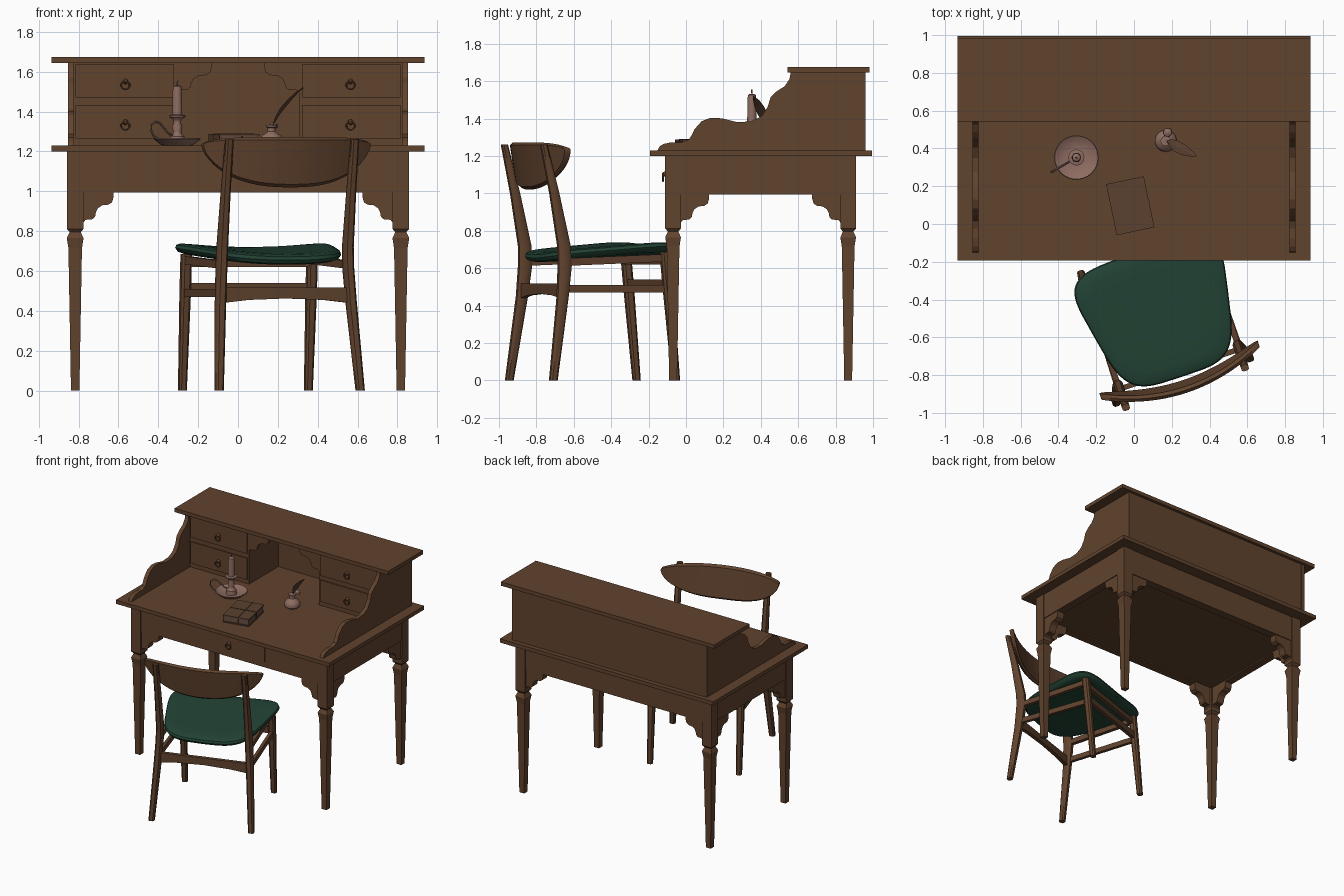
import bpy, bmesh, math
from mathutils import Vector, Matrix

if "Cube" in bpy.data.objects:
    bpy.data.objects.remove(bpy.data.objects["Cube"])


def material(name, rgb):
    m = bpy.data.materials.new(name)
    m.diffuse_color = (*rgb, 1)
    m.use_nodes = True
    m.node_tree.nodes["Principled BSDF"].inputs["Base Color"].default_value = m.diffuse_color
    return m


WOOD = material("brown wood", (0.120, 0.056, 0.027))
GREEN = material("green upholstery", (0.016, 0.056, 0.035))
CLAY = material("dusty pink", (0.27, 0.15, 0.12))
LEATHER = material("book leather", (0.105, 0.052, 0.030))
PAGES = material("book pages", (0.13, 0.075, 0.055))


def finish(bm, name, mat, smooth=False, matrix=None):
    bmesh.ops.recalc_face_normals(bm, faces=bm.faces)
    me = bpy.data.meshes.new(name)
    bm.to_mesh(me)
    bm.free()
    if smooth:
        me.polygons.foreach_set("use_smooth", [True] * len(me.polygons))
        me.set_sharp_from_angle(angle=math.radians(40))
    me.materials.append(mat)
    ob = bpy.data.objects.new(name, me)
    bpy.context.collection.objects.link(ob)
    if matrix:
        ob.matrix_world = matrix
    return ob


def loft(name, rings, mat=WOOD, smooth=False, matrix=None, closed=False):
    bm = bmesh.new()
    vs = [[bm.verts.new(p) for p in r] for r in rings]
    n = len(vs[0])
    pairs = list(zip(vs, vs[1:])) + ([(vs[-1], vs[0])] if closed else [])
    for a, b in pairs:
        for i in range(n):
            j = (i + 1) % n
            bm.faces.new((a[i], a[j], b[j], b[i]))
    if not closed:
        bm.faces.new(vs[0])
        bm.faces.new(vs[-1])
    return finish(bm, name, mat, smooth, matrix)


def rect(c, hx, hy):
    x, y, z = c
    return [(x - hx, y - hy, z), (x + hx, y - hy, z), (x + hx, y + hy, z), (x - hx, y + hy, z)]


def oct_rect(c, hx, hy, k=0.55):
    x, y, z = c
    s = [(1, -k), (1, k), (k, 1), (-k, 1), (-1, k), (-1, -k), (-k, -1), (k, -1)]
    return [(x + a * hx, y + b * hy, z) for a, b in s]


def circle(c, r, n=24):
    return [(c[0] + r * math.cos(2 * math.pi * i / n), c[1] + r * math.sin(2 * math.pi * i / n), c[2]) for i in range(n)]


def box(name, x, y, z, mat=WOOD, matrix=None):
    cx, hx, cy, hy = (x[0] + x[1]) / 2, (x[1] - x[0]) / 2, (y[0] + y[1]) / 2, (y[1] - y[0]) / 2
    return loft(name, [rect((cx, cy, h), hx, hy) for h in z], mat, matrix=matrix)


def prism(name, pts, axis, a, b):
    place = (lambda p, t: (t, p[0], p[1])) if axis == "x" else (lambda p, t: (p[0], t, p[1]))
    return loft(name, [[place(p, t) for p in pts] for t in (a, b)])


def lathe(name, x, y, prof, mat=CLAY):
    return loft(name, [circle((x, y, z), r) for r, z in prof], mat, True)


def tube(name, path, r, mat=CLAY, n=8, matrix=None, closed=False, smooth=True):
    path = [Vector(p) for p in path]
    rings = []
    for i, p in enumerate(path):
        d = (path[(i + 1) % len(path)] - path[i - 1]) if closed else \
            (path[min(i + 1, len(path) - 1)] - path[max(i - 1, 0)])
        q = d.to_track_quat('Z', 'Y')
        rings.append([p + q @ Vector(c) for c in circle((0, 0, 0), r, n)])
    return loft(name, rings, mat, smooth, matrix, closed)


def rail(name, pts, w, h, matrix=None):
    # flat rail through points; h is a height for each point
    pts = [Vector(p) for p in pts]
    s = (pts[-1] - pts[0]).cross(Vector((0, 0, 1))).normalized() * w / 2
    rings = []
    for p, hh in zip(pts, h):
        u = Vector((0, 0, hh / 2))
        rings.append([p - s - u, p + s - u, p + s + u, p - s + u])
    return loft(name, rings, WOOD, matrix=matrix)


def ring_pull(x, y, z):
    rose = loft("pull_mount", [[(x + r * math.cos(a * math.pi / 6), t, z + 0.018 + r * math.sin(a * math.pi / 6))
                                for a in range(12)] for r, t in ((0.014, y), (0.012, y - 0.012), (0.006, y - 0.018))],
                WOOD, True)
    ring = [(x + 0.021 * math.cos(a * math.pi / 10), y - 0.014, z + 0.021 * math.sin(a * math.pi / 10)) for a in range(20)]
    tube("pull_ring", ring, 0.005, WOOD, 6, closed=True)


# ---- desk ----
box("desktop", (-0.935, 0.935), (-0.193, 0.995), (1.20, 1.23))
box("upper_top", (-0.935, 0.935), (0.543, 0.982), (1.645, 1.675))
box("desk_underside", (-0.80, 0.80), (-0.06, 0.86), (1.005, 1.015))
STEP = [(0, 0), (0.15, 0), (0.15, 0.025), (0.143, 0.05), (0.125, 0.062), (0.095, 0.065), (0.072, 0.08),
        (0.062, 0.1), (0.058, 0.122), (0.045, 0.135), (0.01, 0.138), (0, 0.15)]
LEG = [(0, 0.021), (0.715, 0.034), (0.765, 0.042), (0.795, 0.028), (0.812, 0.042), (1.20, 0.042)]
FY, RY, LX = -0.069, 0.867, 0.817
for sx in (-1, 1):
    for y, nm in ((FY, "front"), (RY, "rear")):
        loft(nm + "_desk_leg", [rect((sx * LX, y, z), h, h) for z, h in LEG])
        prism(nm + "_bracket", [(sx * (0.775 - a), 0.995 - b) for a, b in STEP], "y", y - 0.03, y + 0.03)
        d = 1 if y == FY else -1
        prism("side_bracket", [(y + d * (0.042 + a), 0.995 - b) for a, b in STEP], "x", sx * (LX - 0.03), sx * (LX + 0.03))
    box("side_apron", sorted((sx * (LX - 0.03), sx * (LX + 0.036))), (FY, RY), (0.995, 1.20))
for y, d, nm in ((FY, -1, "front"), (RY, 1, "rear")):
    box(nm + "_apron", (-0.8, 0.8), sorted((y - d * 0.03, y + d * 0.036)), (0.995, 1.20))
box("apron_drawer", (-0.31, 0.31), (-0.109, -0.09), (1.038, 1.195))
ring_pull(0, -0.109, 1.085)

# ---- upper cabinet ----
SIDE = [(0.96, 1.23), (-0.152, 1.23), (-0.142, 1.25), (-0.12, 1.264), (-0.078, 1.273), (-0.024, 1.273),
        (0.015, 1.287), (0.03, 1.31), (0.045, 1.342), (0.083, 1.385), (0.131, 1.404), (0.19, 1.401), (0.275, 1.38),
        (0.35, 1.385), (0.404, 1.412), (0.436, 1.46), (0.452, 1.513), (0.484, 1.545), (0.527, 1.572),
        (0.553, 1.61), (0.56, 1.645), (0.96, 1.645)]
box("cabinet_back", (-0.84, 0.84), (0.94, 0.959), (1.23, 1.645))
for sx in (-1, 1):
    prism("scrolled_side", SIDE, "x", sx * 0.823, sx * 0.854)
    box("drawer_case", sorted((sx * 0.305, sx * 0.83)), (0.575, 0.95), (1.23, 1.645))
    for z0, z1 in ((1.264, 1.434), (1.47, 1.636)):
        box("small_drawer", sorted((sx * 0.32, sx * 0.815)), (0.567, 0.58), (z0, z1))
        ring_pull(sx * 0.565, 0.567, (z0 + z1) / 2 - 0.02)
    prism("bay_bracket", [(sx * (0.305 - a * 1.15), 1.645 - b) for a, b in STEP], "y", 0.575, 0.595)

# ---- chair, turned about its own centre ----
M = Matrix.Translation((0.149, -0.496, 0)) @ Matrix.Rotation(math.radians(18.4), 4, 'Z')
for s in (-1, 1):
    loft("rear_chair_leg", [oct_rect((s * u, v, z), a, b) for u, v, z, a, b in (
        (0.373, -0.349, 0, 0.021, 0.021), (0.345, -0.287, 0.45, 0.025, 0.03), (0.335, -0.272, 0.62, 0.025, 0.036),
        (0.332, -0.276, 0.72, 0.025, 0.034), (0.332, -0.33, 1.0, 0.022, 0.025), (0.332, -0.39, 1.26, 0.02, 0.017))],
        WOOD, True, M)
    loft("front_chair_leg", [oct_rect((s * 0.333, v, z), a, a) for v, z, a in (
        (0.355, 0, 0.02), (0.31, 0.5, 0.026), (0.293, 0.685, 0.026))], WOOD, True, M)
    rail("side_stretcher", [(s * 0.343, -0.285, 0.49), (s * 0.333, 0.31, 0.49)], 0.025, (0.04, 0.04), M)
    rail("side_seat_rail", [(s * 0.335, -0.275, 0.632), (s * 0.333, 0.295, 0.655)], 0.03, (0.04, 0.04), M)
rail("rear_stretcher", [(u, -0.287, 0.478 + 0.012 * (1 - (u / 0.343) ** 2)) for u in (-0.343, -0.2, 0, 0.2, 0.343)],
     0.028, (0.078, 0.062, 0.055, 0.062, 0.078), M)
rail("front_stretcher", [(-0.333, 0.309, 0.515), (0.333, 0.309, 0.515)], 0.028, (0.05, 0.05), M)
rail("front_seat_rail", [(-0.333, 0.293, 0.64), (0.333, 0.293, 0.64)], 0.03, (0.04, 0.04), M)


# seat cushion: rounded outline, dished across and rising to the front
def seat_ring(k, dz, n=56):
    out = []
    for i in range(n):
        a = 2 * math.pi * i / n
        c, s = math.cos(a), math.sin(a)
        t = math.copysign(abs(s) ** 0.46, s)
        u = math.copysign(abs(c) ** 0.46, c) * (0.375 + 0.07 * t) * k
        v = 0.02 + 0.35 * t * k
        out.append((u, v, 0.699 + 0.02 * v / 0.35 + 0.028 * (u / 0.4) ** 2 + dz))
    return out


loft("seat", [seat_ring(k, dz) for k, dz in ((0.02, -0.05), (0.5, -0.05), (0.9, -0.05), (0.97, -0.043), (1, -0.026),
     (0.985, -0.009), (0.94, 0), (0.8, 0.004), (0.6, 0.005), (0.4, 0.005), (0.2, 0.005), (0.02, 0.005))], GREEN, True, M)

# backrest: curved half-moon board, closed loops from end to end
slices = []
for i in range(33):
    s = -0.999 * math.cos(math.pi * i / 32)
    zt = 1.235 + 0.038 * (1 - s ** 4) ** 0.5
    zb = 1.235 - 0.215 * (1 - abs(s) ** 2.5) ** 0.6
    ring = []
    for f, side in ((0, 0), (0.06, -1), (0.5, -1), (0.94, -1), (1, 0), (0.94, 1), (0.5, 1), (0.06, 1)):
        z = zb + (zt - zb) * f
        ring.append((0.442 * s, -0.392 + 0.105 * s * s - 0.16 * (z - 1.2) + side * 0.017, z))
    slices.append(ring)
loft("backrest", slices, WOOD, True, M)

# ---- candlestick ----
cx, cy = -0.305, 0.352
lathe("candle_dish", cx, cy, [(0.07, 1.23), (0.085, 1.236), (0.118, 1.262), (0.115, 1.267), (0.08, 1.246), (0.04, 1.244),
      (0.036, 1.275), (0.024, 1.285), (0.02, 1.30), (0.026, 1.325), (0.018, 1.345), (0.022, 1.36), (0.042, 1.374),
      (0.042, 1.38), (0.025, 1.385)])
lathe("candle", cx, cy, [(0.025, 1.38), (0.023, 1.50), (0.021, 1.525), (0.012, 1.532)])
tube("candle_wick", [(cx, cy, 1.525), (cx, cy, 1.54), (cx + 0.003, cy, 1.555)], 0.004, CLAY, 6)
tube("candle_handle", [(cx - 0.86 * d, cy - 0.5 * d, z) for d, z in ((0.105, 1.258), (0.135, 1.275), (0.152, 1.305),
     (0.15, 1.335), (0.128, 1.35), (0.10, 1.342), (0.075, 1.315), (0.05, 1.29), (0.025, 1.28))], 0.006)

# ---- inkwell and quill ----
ix, iy = 0.168, 0.44
lathe("inkwell", ix, iy, [(0.045, 1.23), (0.056, 1.24), (0.058, 1.26), (0.048, 1.28), (0.028, 1.292), (0.02, 1.30),
      (0.02, 1.318), (0.027, 1.322), (0.027, 1.332), (0.016, 1.333)])
lathe("inkwell_lid", ix + 0.01, iy + 0.045, [(0.01, 1.315), (0.024, 1.32), (0.022, 1.335), (0.008, 1.345)])
vane = []
for x, y, z, w in ((0.16, 0.448, 1.29, 0.003), (0.178, 0.438, 1.34, 0.004), (0.195, 0.43, 1.375, 0.02),
                   (0.225, 0.412, 1.42, 0.03), (0.262, 0.392, 1.463, 0.028), (0.298, 0.375, 1.498, 0.018),
                   (0.328, 0.36, 1.52, 0.003)):
    a, t = Vector((0.35, 0.85, 0)).normalized() * w, Vector((-0.6, 0, 0.5)) * 0.004
    c = Vector((x, y, z))
    vane.append([c - a, c - t, c + a, c + t])
loft("quill", vane, LEATHER)

# ---- book with cord ----
B = Matrix.Translation((-0.018, 0.097, 1.23)) @ Matrix.Rotation(math.radians(11.8), 4, 'Z')
box("book_pages", (-0.094, 0.094), (-0.132, 0.132), (0.006, 0.05), PAGES, B)
for z in ((0, 0.008), (0.048, 0.057)):
    box("book_cover", (-0.1, 0.1), (-0.138, 0.138), z, LEATHER, B)
box("book_spine", (-0.104, -0.092), (-0.138, 0.138), (0, 0.057), LEATHER, B)
box("book_cord_long", (0.01, 0.015), (-0.14, 0.14), (0, 0.06), LEATHER, B)
box("book_cord_cross", (-0.106, 0.102), (-0.003, 0.003), (0, 0.06), LEATHER, B)
